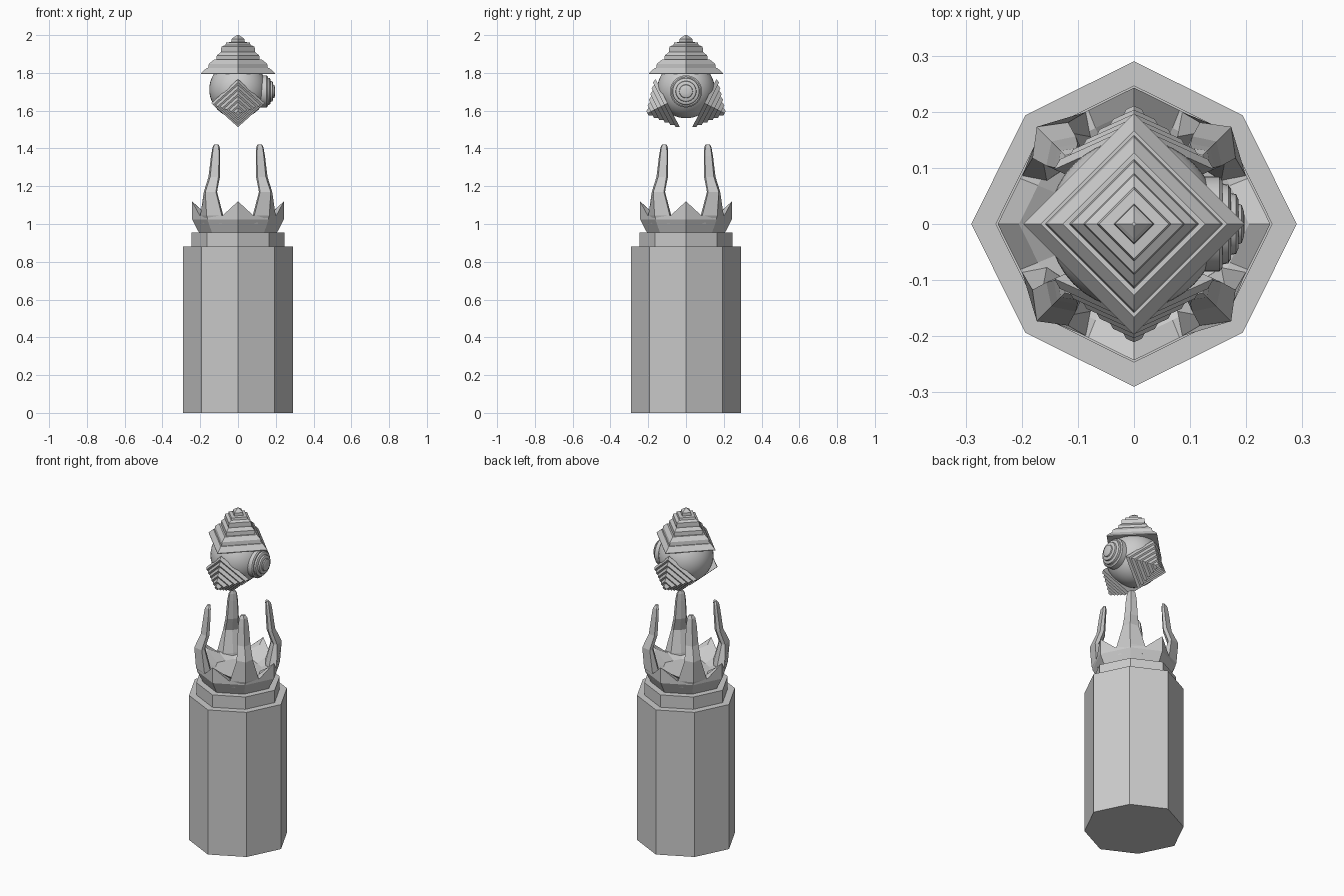
import bpy, bmesh
from math import sin, cos, pi, radians
from mathutils import Matrix, Vector

if "Cube" in bpy.data.objects:
    bpy.data.objects.remove(bpy.data.objects["Cube"])


def finish(bm, name, matrix=None, smooth=False):
    bmesh.ops.recalc_face_normals(bm, faces=bm.faces)
    me = bpy.data.meshes.new(name)
    if matrix:
        bm.transform(matrix)
    bm.to_mesh(me)
    bm.free()
    ob = bpy.data.objects.new(name, me)
    bpy.context.collection.objects.link(ob)
    if smooth:
        bpy.context.view_layer.objects.active = ob
        ob.select_set(True)
        bpy.ops.object.shade_smooth_by_angle(angle=radians(35))
        ob.select_set(False)
    return ob


def loft(name, rings, closed=False, **kw):
    """Skin a list of equal-length point rings; cap the ends or join them."""
    bm = bmesh.new()
    vs = [[bm.verts.new(p) for p in r] for r in rings]
    n = len(vs[0])
    pairs = list(zip(vs, vs[1:]))
    if closed:
        pairs.append((vs[-1], vs[0]))
    for a, b in pairs:
        for i in range(n):
            j = (i + 1) % n
            bm.faces.new((a[i], a[j], b[j], b[i]))
    if not closed:
        bm.faces.new(vs[0])
        bm.faces.new(vs[-1])
    return finish(bm, name, **kw)


def ring(n, r, z):
    return [(r * cos(2 * pi * i / n), r * sin(2 * pi * i / n), z) for i in range(n)]


def octagon(r, z):
    # diagonal corners sit slightly closer in than the axis corners
    return [Vector(((r if i % 2 == 0 else r * .945) * cos(i * pi / 4),
                    (r if i % 2 == 0 else r * .945) * sin(i * pi / 4), z)) for i in range(8)]


# pillar and collar
loft("pillar", [octagon(.29, 0), octagon(.29, .88)])
loft("collar", [octagon(.247, .88), octagon(.247, .955)])


# crown: flared wall with four peaks
def crown_ring(r, z, peak=0):
    o = octagon(r, z)
    pts = []
    for i in range(8):
        a, b = o[i].copy(), (o[i] + o[(i + 1) % 8]) / 2
        if i % 2 == 0:
            a.z += peak
        pts += [a, b]
    return pts


loft("crown_base", [crown_ring(.207, .955), crown_ring(.243, 1.025),
                    crown_ring(.243, 1.045, .075), crown_ring(.205, 1.045, .04),
                    crown_ring(.14, 1.02)])

# claws: z, ridge, outer side (u, v), inner side (u, v), inner middle
claw = [
    (1.00, .215, .195, .07, .160, .055, .15),
    (1.045, .235, .202, .080, .165, .055, .155),
    (1.17, .245, .211, .045, .193, .036, .185),
    (1.25, .208, .184, .037, .165, .030, .160),
    (1.36, .193, .172, .030, .158, .024, .154),
    (1.405, .185, .168, .023, .156, .020, .153),
    (1.422, .173, .166, .013, .158, .012, .155),
]
for k in range(4):
    rings = [[(d, 0, z), (u, v, z), (a, b, z), (m, 0, z), (a, -b, z), (u, -v, z)]
             for z, d, u, v, a, b, m in claw]
    loft(f"claw_{k + 1}", rings, matrix=Matrix.Rotation(pi / 4 + k * pi / 2, 4, 'Z'))

# floating orb
centre = Vector((0, 0, 1.712))
bm = bmesh.new()
bmesh.ops.create_uvsphere(bm, u_segments=40, v_segments=24, radius=.152)
finish(bm, "orb", Matrix.Translation(centre), smooth=True)

# stepped square roof
roof = [(.197, 0), (.197, .004), (.166, .033), (.158, .033), (.154, .055), (.127, .077),
        (.115, .077), (.112, .100), (.090, .118), (.090, .126), (.088, .146), (.066, .155),
        (.062, .168), (.036, .170), (.034, .187), (.026, .193), (.004, .207)]
loft("roof", [ring(4, r, z + 1.793) for r, z in roof])

# stepped square spikes on the front and back of the orb
steps, height = 6, .12
prof = []
for i in range(steps):
    r = .142 * (1 - i / steps)
    z = height * i / steps
    prof += [(r, z), (r - .010, z + height / steps)]
tilt = {"front_spike": -1, "back_spike": 1}
for name, s in tilt.items():
    axis = Vector((0, s * .89, -.45)).normalized()
    side = Vector((1, 0, 0))
    up = axis.cross(side)
    m = Matrix((side, up, axis)).transposed().to_4x4()
    m.translation = Vector((0, s * .0975, 1.64))
    loft(name, [ring(4, r, z) for r, z in prof], matrix=m)

# stepped round boss on the right
boss = [(.085, .11), (.085, .152), (.078, .158), (.072, .158), (.070, .168), (.062, .173),
        (.055, .173), (.053, .182), (.044, .186), (.036, .186), (.034, .192), (.022, .196), (.012, .197)]
m = Matrix.Translation((0, 0, 1.702)) @ Matrix.Rotation(pi / 2, 4, 'Y')
loft("side_boss", [ring(32, r, z) for r, z in boss], matrix=m, smooth=True)
